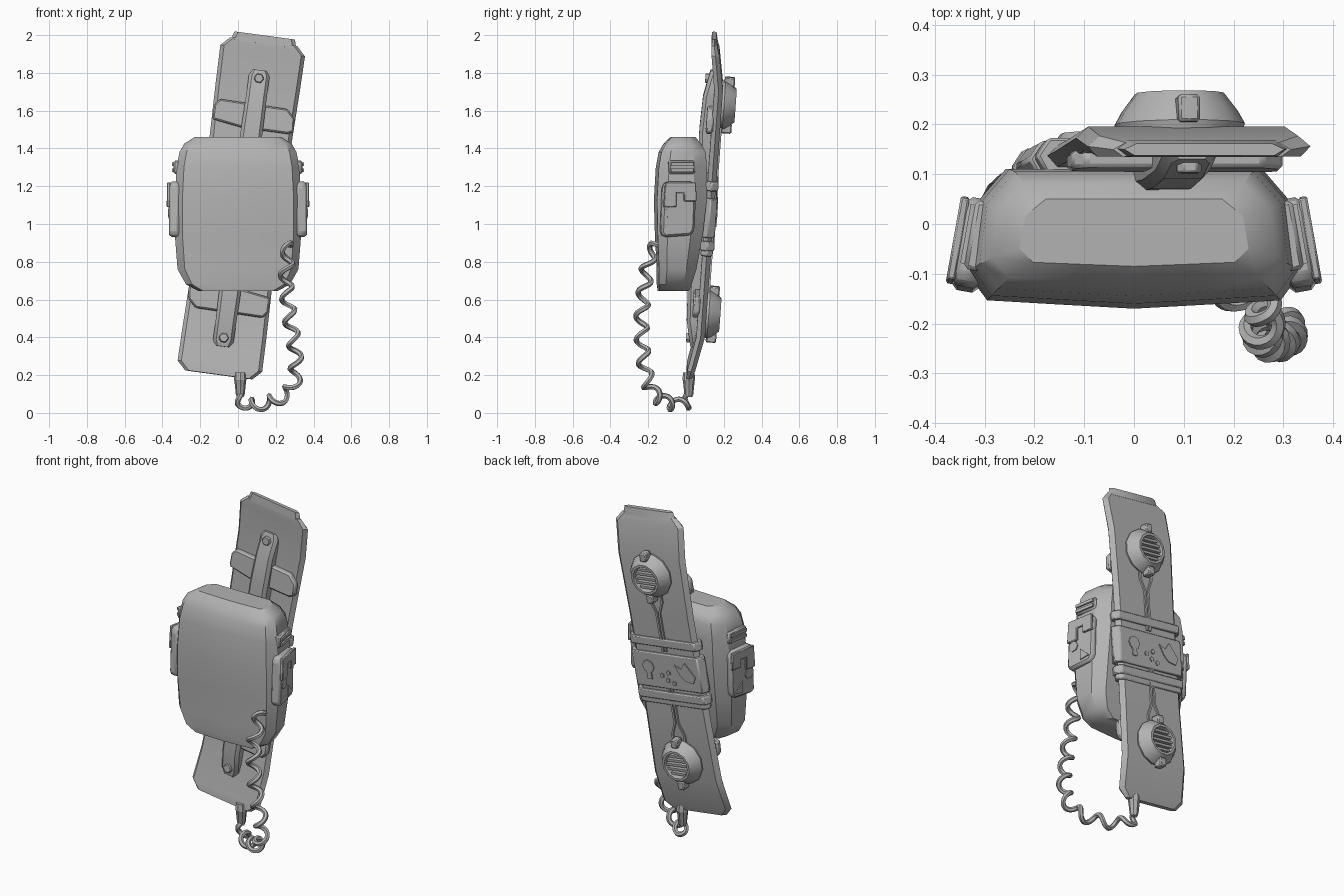
import bpy, bmesh, math
from mathutils import Vector, Matrix

if "Cube" in bpy.data.objects:
    bpy.data.objects.remove(bpy.data.objects["Cube"])

grey = bpy.data.materials.new("plain_grey")
grey.diffuse_color = (0.45, 0.45, 0.45, 1)
grey.use_nodes = True
grey.node_tree.nodes["Principled BSDF"].inputs["Base Color"].default_value = grey.diffuse_color
I = Matrix.Identity(4)


def frame(a, n, b, o):
    """Matrix from three axes (across, outward, along) and an origin."""
    m = Matrix((a, n, b)).transposed().to_4x4()
    m.translation = Vector(o)
    return m


def finish(name, bm, m=I, bevel=0.0):
    bm.transform(m)
    bmesh.ops.recalc_face_normals(bm, faces=bm.faces)
    me = bpy.data.meshes.new(name)
    bm.to_mesh(me)
    bm.free()
    me.materials.append(grey)
    ob = bpy.data.objects.new(name, me)
    bpy.context.collection.objects.link(ob)
    if bevel:
        mod = ob.modifiers.new("bevel", 'BEVEL')
        mod.width, mod.segments, mod.limit_method = bevel, 1, 'ANGLE'
    return ob


def loft(name, rings, m=I, bevel=0.0, closed=False):
    bm = bmesh.new()
    loops = [[bm.verts.new(p) for p in r] for r in rings]
    n = len(loops[0])
    for lo, hi in zip(loops, loops[1:]):
        for i in range(n):
            j = (i + 1) % n
            bm.faces.new((lo[i], lo[j], hi[j], hi[i]))
    bm.faces.new(loops[0])
    bm.faces.new(loops[-1])
    return finish(name, bm, m, bevel)


def prism(name, pts, lo, hi, m, bevel=0.0):
    """Outline in (across, along), extruded outward from lo to hi."""
    return loft(name, [[(a, n, b) for a, b in pts] for n in (lo, hi)], m, bevel)


def rect(a0, a1, b0, b1):
    return [(a0, b0), (a1, b0), (a1, b1), (a0, b1)]


def ngon(a, b, r, n, turn=0.0):
    return [(a + r * math.cos(turn + math.tau * i / n),
             b + r * math.sin(turn + math.tau * i / n)) for i in range(n)]


# Rounded pack body, stacked from cross sections
def body_ring(z, hw, yf, yb):
    d = yb - yf
    half = [(0.45, yf + .03 * d), (0.88, yf + .06 * d), (1.0, yf + .26 * d),
            (0.95, yf + .75 * d), (0.77, yb)]
    right = [(x * hw, y, z) for x, y in half]
    left = [(-x * hw, y, z) for x, y in reversed(half)]
    return [(0, yf, z)] + right + left


loft("pack_body", [body_ring(*r) for r in (
    (.645, .21, -.15, .015), (.68, .275, -.155, .03), (.76, .32, -.155, .055),
    (.95, .335, -.165, .09), (1.13, .335, -.17, .11), (1.3, .325, -.16, .11),
    (1.38, .31, -.145, .105), (1.425, .285, -.12, .08), (1.46, .23, -.085, .05))])

# Side pouches with flap, badges and a small ridged box above
for s, side in ((1, "right"), (-1, "left")):
    m = frame((-.175 * s, .985, 0), (.985 * s, .175, 0), (0, 0, 1), (s * .335, -.035, 0))
    prism(side + "_pouch", [(-.10, .95), (-.08, .93), (.06, .94), (.08, .97), (.09, 1.2),
                            (.07, 1.225), (-.07, 1.225), (-.09, 1.2)], -.04, .016, m, .012)
    prism(side + "_pouch_flap", [(-.09, 1.09), (-.02, 1.09), (-.02, 1.165), (.02, 1.165),
                                 (.02, 1.12), (.088, 1.12), (.085, 1.22), (-.08, 1.22)],
          .01, .028, m, .004)
    prism(side + "_round_badge", ngon(-.05, 1.06, .032, 7), .01, .022, m)
    prism(side + "_triangle_badge", [(.0, 1.03), (.06, .97), (.0, .96)], .01, .022, m)
    prism(side + "_small_box", rect(-.055, .085, 1.265, 1.335), -.05, -.003, m, .008)
    for i in range(2):
        z = 1.275 + .032 * i
        prism(side + "_box_ridge", rect(-.045, .075, z, z + .018), -.01, .006, m)

# Tilted handset frame: across, back and along its length
along = Vector((.1355, .073, 1)).normalized()
across = Vector((.99, 0, -.135))
across = (across - along * across.dot(along)).normalized()
H = frame(across, along.cross(across), along, (.017, .125, 1.08))


def slab_ring(w, hw, v, t):
    return [(-hw, v, w), (-hw + .02, v - t, w), (hw - .02, v - t, w),
            (hw, v, w), (hw - .025, v + t, w), (-hw + .025, v + t, w)]


# Long handset board with both ends bent forward
loft("handset_board", [slab_ring(*r) for r in (
    (-.892, .18, -.045, .014), (-.845, .226, -.037, .021), (-.66, .224, 0, .023),
    (-.3, .216, 0, .023), (.3, .216, 0, .023), (.66, .224, 0, .023),
    (.845, .226, -.03, .021), (.892, .18, -.04, .014))], H)
loft("top_cap", [slab_ring(.88, .175, -.037, .017), slab_ring(.925, .162, -.042, .012)], H)

# Bands wrapped round the middle
for name, lo, hi, hw, t in (("upper_band", .125, .175, .238, .036),
                            ("wide_band", -.125, .085, .242, .036),
                            ("lower_band", -.195, -.145, .242, .038),
                            ("lower_band_edge", -.225, -.19, .232, .032)):
    loft(name, [slab_ring(lo, hw, 0, t), slab_ring(hi, hw, 0, t)], H, .006)

# Raised symbols on the wide band
prism("arrow_symbol", [(-.06, .03), (-.10, .01), (-.13, .05), (-.19, -.03), (-.17, -.07),
                       (-.12, -.06), (-.09, -.03)], .03, .042, H)
prism("bulb_symbol", ngon(.12, .0, .038, 8), .03, .042, H)
prism("bulb_stem", rect(.105, .135, -.075, -.03), .03, .042, H)
for a, b in ((0, -.07), (.035, -.045), (-.04, -.085), (-.01, -.025)):
    prism("dot_symbol", ngon(a, b, .014, 5), .03, .042, H)

# Parts repeated at both ends of the handset
for s, end in ((1, "upper"), (-1, "lower")):
    c = .56 * s
    E = H @ Matrix.Translation((0, 0, c))
    # Speaker cup with recessed grille
    loft(end + "_speaker", [[(a, v, b) for a, b in ngon(0, 0, r, 12, math.pi / 12)]
         for r, v in ((.125, .01), (.132, .035), (.118, .06), (.09, .097),
                      (.076, .097), (.07, .06))], E)
    for i in range(-2, 3):
        hw = math.sqrt(.07 ** 2 - (.026 * i) ** 2)
        prism(end + "_grille_bar", rect(-hw, hw, .026 * i - .007, .026 * i + .007),
              .05, .086, E)
    for k in (1, -1):
        prism(end + "_speaker_tab", rect(-.022, .022, k * .125 - .025, k * .125 + .025),
              .03, .085, E, .006)
    # Cable lines running from speaker to bands
    for k in (1, -1):
        path = [(.045, .45), (.045, .40), (.016, .33), (.016, .10)]
        outline = [(k * a, s * b) for a, b in path]
        outline += [(k * (a - .012), s * b) for a, b in reversed(path)]
        prism(end + "_cable_line", outline, .015, .033, H)
    # Front bracket plate and clamp arm
    prism(end + "_bracket", [(s * a, s * b) for a, b in (
        (-.215, .45), (-.215, .53), (-.19, .56), (.17, .555), (.215, .51), (.22, .44),
        (.19, .425), (-.05, .425))], -.052, -.015, H, .008)
    loft(end + "_clamp_arm", [[(x * hw, v, s * w) for x, v in
         ((-1, -.01), (-1, f + .018), (-.7, f), (.7, f), (1, f + .018), (1, -.01))]
         for w, hw, f in ((.2, .058, -.075), (.42, .058, -.085), (.6, .055, -.078),
                          (.71, .055, -.055), (.74, .038, -.048))], H)
    prism(end + "_clamp_screw", ngon(0, s * .695, .027, 6), -.073, -.04, H, .004)

# Cord plug under the handset
loft("cord_plug", [[(.012 + r * math.cos(math.tau * i / 8), .015 + r * math.sin(math.tau * i / 8), z)
     for i in range(8)] for r, z in ((.018, .085), (.024, .1), (.031, .17), (.034, .175), (.03, .215))])

# Coiled cord wound round a smooth path
keys = [Vector(p) for p in (
    (.27, -.14, .89), (.265, -.19, .84), (.255, -.215, .70), (.275, -.235, .50),
    (.305, -.225, .30), (.295, -.20, .16), (.23, -.155, .085), (.13, -.085, .05),
    (.04, -.01, .045), (.012, .012, .10))]
path = []
for i in range(len(keys) - 1):
    p0, p1, p2, p3 = (keys[max(0, min(len(keys) - 1, i + k))] for k in (-1, 0, 1, 2))
    for j in range(24):
        t = j / 24
        path.append(.5 * (2 * p1 + (p2 - p0) * t + (2 * p0 - 5 * p1 + 4 * p2 - p3) * t * t
                          + (3 * p1 - p0 - 3 * p2 + p3) * t ** 3))
path.append(keys[-1])
normal, dist, coil = Vector((1, 0, 0)), 0.0, []
for i, p in enumerate(path):
    step = path[min(i + 1, len(path) - 1)] - path[max(i - 1, 0)]
    tan = step.normalized()
    normal = (normal - tan * normal.dot(tan)).normalized()
    if i:
        dist += (p - path[i - 1]).length
    ang = math.tau * dist / .125
    r = .031 * min(1, i / 12, (len(path) - 1 - i) / 16)
    coil.append(p + r * (normal * math.cos(ang) + tan.cross(normal) * math.sin(ang)))
cu = bpy.data.curves.new("cord_curve", 'CURVE')
cu.dimensions, cu.bevel_depth, cu.bevel_resolution, cu.use_fill_caps = '3D', .0145, 1, True
sp = cu.splines.new('POLY')
sp.points.add(len(coil) - 1)
for q, p in zip(sp.points, coil):
    q.co = (*p, 1)
tmp = bpy.data.objects.new("cord_guide", cu)
bpy.context.collection.objects.link(tmp)
bpy.context.view_layer.update()
bm = bmesh.new()
bm.from_mesh(tmp.to_mesh())
tmp.to_mesh_clear()
bpy.data.objects.remove(tmp)
finish("coiled_cord", bm)

# Soft shading with crisp edges
for ob in bpy.context.scene.objects:
    ob.select_set(True)
    bpy.context.view_layer.objects.active = ob
bpy.ops.object.shade_smooth_by_angle(angle=math.radians(32))
